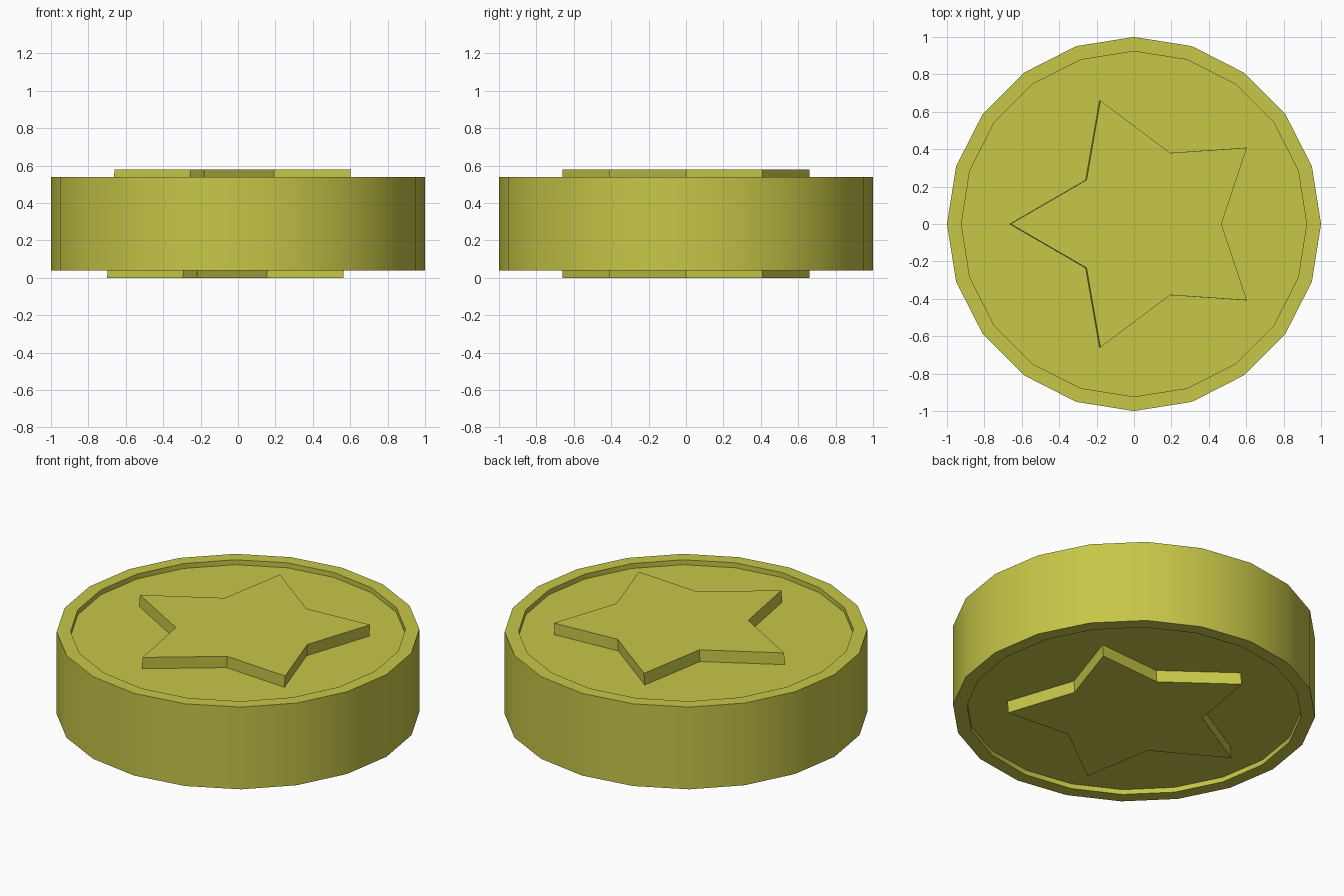
import bpy, bmesh
from math import cos, sin, pi

if "Cube" in bpy.data.objects:
    bpy.data.objects.remove(bpy.data.objects["Cube"])

SIDES = 20
RIM_IN = 0.923              # inner radius of the raised rim
Z_LOW, Z_HIGH = 0.04, 0.54  # rim faces
RECESS = 0.03               # depth of the sunken faces
HEIGHT = 0.58               # star face to star face
SHEAR = 0.04 / HEIGHT       # the star leans slightly along x

gold = bpy.data.materials.new("yellow_metal")
gold.diffuse_color = (0.57, 0.57, 0.065, 1)
gold.use_nodes = True
gold.node_tree.nodes["Principled BSDF"].inputs["Base Color"].default_value = gold.diffuse_color


def finish(name, bm):
    bmesh.ops.recalc_face_normals(bm, faces=bm.faces[:])
    mesh = bpy.data.meshes.new(name)
    bm.to_mesh(mesh)
    bm.free()
    mesh.materials.append(gold)
    obj = bpy.data.objects.new(name, mesh)
    bpy.context.collection.objects.link(obj)
    return obj


def loft(bm, rings):
    """Skin a stack of equal-length point rings and cap both ends."""
    loops = [[bm.verts.new(p) for p in ring] for ring in rings]
    n = len(loops[0])
    for a, b in zip(loops, loops[1:]):
        for i in range(n):
            j = (i + 1) % n
            bm.faces.new((a[i], a[j], b[j], b[i]))
    bm.faces.new(loops[0][::-1])
    bm.faces.new(loops[-1])


# Coin body: rim and recessed faces from one turned profile
profile = [(RIM_IN, Z_LOW + RECESS), (RIM_IN, Z_LOW), (1, Z_LOW),
           (1, Z_HIGH), (RIM_IN, Z_HIGH), (RIM_IN, Z_HIGH - RECESS)]
bm = bmesh.new()
loft(bm, [[(r * cos(2 * pi * i / SIDES), r * sin(2 * pi * i / SIDES), z)
           for i in range(SIDES)] for r, z in profile])
body = finish("coin_body", bm)
bpy.context.view_layer.objects.active = body
body.select_set(True)
bpy.ops.object.shade_smooth_by_angle(angle=pi / 6)
body.select_set(False)

# Star outline: upper half, mirrored across the x axis
half = [(0.467, 0), (0.603, 0.408), (0.194, 0.38), (-0.18, 0.66),
        (-0.254, 0.235), (-0.66, 0)]
outline = half + [(x, -y) for x, y in half[-2:0:-1]]


def star(name, z0, z1):
    bm = bmesh.new()
    loft(bm, [[(x + (z - HEIGHT) * SHEAR, y, z) for x, y in outline]
              for z in (z0, z1)])
    finish(name, bm)


# Raised stars on both faces, set just into the recessed floors
star("top_star", Z_HIGH - RECESS - 0.005, HEIGHT)
star("bottom_star", 0, Z_LOW + RECESS + 0.005)
